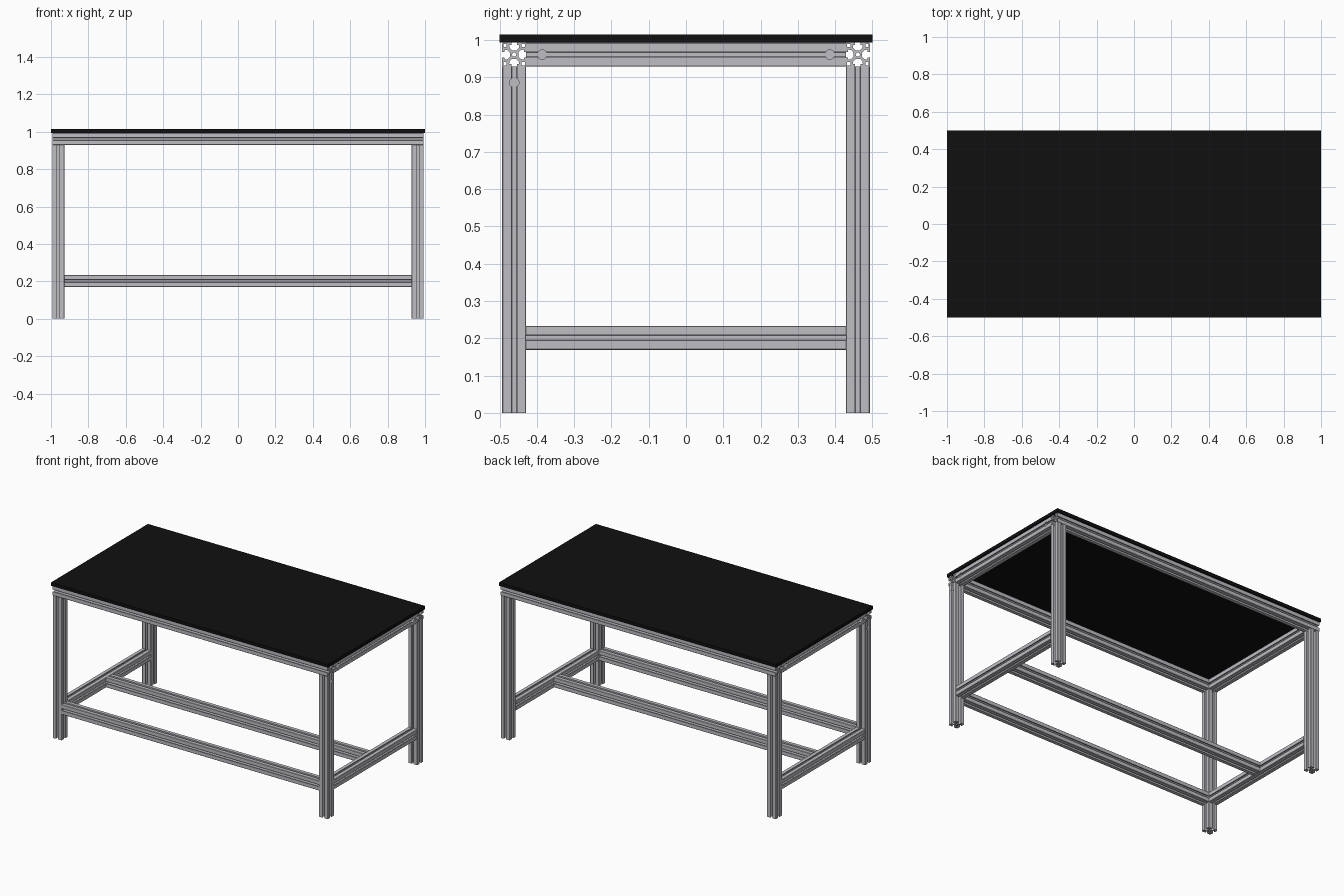
import bpy, bmesh, math
from mathutils import Vector

if "Cube" in bpy.data.objects:
    bpy.data.objects.remove(bpy.data.objects["Cube"])

MM = 1 / 700          # one millimetre in scene units
HALF = 22.5 * MM      # half the width of the aluminium section


def material(name, color, rough):
    m = bpy.data.materials.new(name)
    m.use_nodes = True
    m.diffuse_color = (*color, 1)
    bsdf = m.node_tree.nodes["Principled BSDF"]
    bsdf.inputs["Base Color"].default_value = (*color, 1)
    bsdf.inputs["Roughness"].default_value = rough
    return m


aluminium = material("brushed aluminium", (0.52, 0.51, 0.55), 0.5)
black = material("black laminate", (0.005, 0.005, 0.005), 0.6)


def new_object(name, bm, mat):
    mesh = bpy.data.meshes.new(name)
    bm.to_mesh(mesh)
    bm.free()
    mesh.materials.append(mat)
    obj = bpy.data.objects.new(name, mesh)
    bpy.context.collection.objects.link(obj)
    return obj


def section_loops():
    """Outline and hollows of the slotted section, in millimetres."""
    # half of one quadrant, from the slot floor to the outer corner
    half = [(8, 4), (12.5, 8.5), (18, 9.5), (18, 5), (22.5, 5), (22.5, 21)]
    quadrant = half + [(y, x) for x, y in reversed(half)]
    outline, loops = [], []
    for k in range(4):
        c, s = round(math.cos(k * math.pi / 2)), round(math.sin(k * math.pi / 2))
        turn = lambda p: (c * p[0] - s * p[1], s * p[0] + c * p[1])
        outline += [turn(p) for p in quadrant]
        loops.append([turn(p) for p in ((14, 14), (20, 14), (20, 20), (14, 20))])
    bore = [(4 * math.cos(a * math.pi / 6), 4 * math.sin(a * math.pi / 6)) for a in range(12)]
    return [outline, bore] + loops


def beam(name, axis, length, center):
    """Slotted bar of the given length, centred on a point."""
    bm = bmesh.new()
    edges = []
    for loop in section_loops():
        vs = [bm.verts.new((x * MM, y * MM, -length / 2)) for x, y in loop]
        edges += [bm.edges.new((a, b)) for a, b in zip(vs, vs[1:] + vs[:1])]
    bmesh.ops.triangle_fill(bm, edges=edges, use_beauty=True, normal=(0, 0, 1))
    ext = bmesh.ops.extrude_face_region(bm, geom=bm.faces[:])
    top = [g for g in ext["geom"] if isinstance(g, bmesh.types.BMVert)]
    bmesh.ops.translate(bm, verts=top, vec=(0, 0, length))
    bmesh.ops.recalc_face_normals(bm, faces=bm.faces[:])
    # turn the bar onto its axis and move it into place
    bm.transform(Vector(axis).to_track_quat("Z", "Y").to_matrix().to_4x4())
    bmesh.ops.translate(bm, verts=bm.verts[:], vec=center)
    return new_object(name, bm, aluminium)


def drill(obj, points):
    """Fastener holes sunk into the slot, along x."""
    for p in points:
        bpy.ops.mesh.primitive_cylinder_add(vertices=20, radius=9 * MM, depth=29 * MM,
                                            location=p, rotation=(0, math.pi / 2, 0))
        cutter = bpy.context.object
        cutter.hide_render = True
        mod = obj.modifiers.new("hole", "BOOLEAN")
        mod.operation, mod.solver, mod.object = "DIFFERENCE", "EXACT", cutter
        bpy.context.view_layer.objects.active = obj
        bpy.ops.object.modifier_apply(modifier=mod.name)
        bpy.data.objects.remove(cutter)


# main levels
LEG = 650 * MM
TOP_Z = LEG + HALF              # centre of the upper frame
LOW_Z = 141 * MM                # centre of the lower rails
OUT_X, OUT_Y = 695 * MM, 345 * MM
CX, CY = OUT_X - HALF, OUT_Y - HALF
INX, INY = 2 * (CX - HALF), 2 * (CY - HALF)

# table top
bm = bmesh.new()
bmesh.ops.create_cube(bm, size=1)
bmesh.ops.scale(bm, verts=bm.verts[:], vec=(2, 1, 15 * MM))
bmesh.ops.translate(bm, verts=bm.verts[:], vec=(0, 0, LEG + 2 * HALF + 7.5 * MM))
new_object("table_top", bm, black)

# legs, with a fastener hole near the top of the front pair
for sx, side in ((1, "left"), (-1, "right")):
    for sy, end in ((-1, "front"), (1, "back")):
        leg = beam(f"{end}_{side}_leg", (0, 0, 1), LEG, (sx * CX, sy * CY, LEG / 2))
        if sy < 0:
            drill(leg, [(sx * OUT_X, -CY, LEG - 30 * MM)])

    # side rails, upper and lower
    rail = beam(f"upper_{side}_rail", (0, 1, 0), INY, (sx * CX, 0, TOP_Z))
    drill(rail, [(sx * OUT_X, s * (INY / 2 - 30 * MM), TOP_Z) for s in (-1, 1)])
    beam(f"lower_{side}_rail", (0, 1, 0), INY, (sx * CX, 0, LOW_Z))

# long rails
for sy, end in ((-1, "front"), (1, "back")):
    beam(f"upper_{end}_rail", (1, 0, 0), 2 * OUT_X, (0, sy * CY, TOP_Z))
beam("lower_front_rail", (1, 0, 0), INX, (0, -CY, LOW_Z))
beam("lower_middle_rail", (1, 0, 0), INX, (0, 0, LOW_Z))
